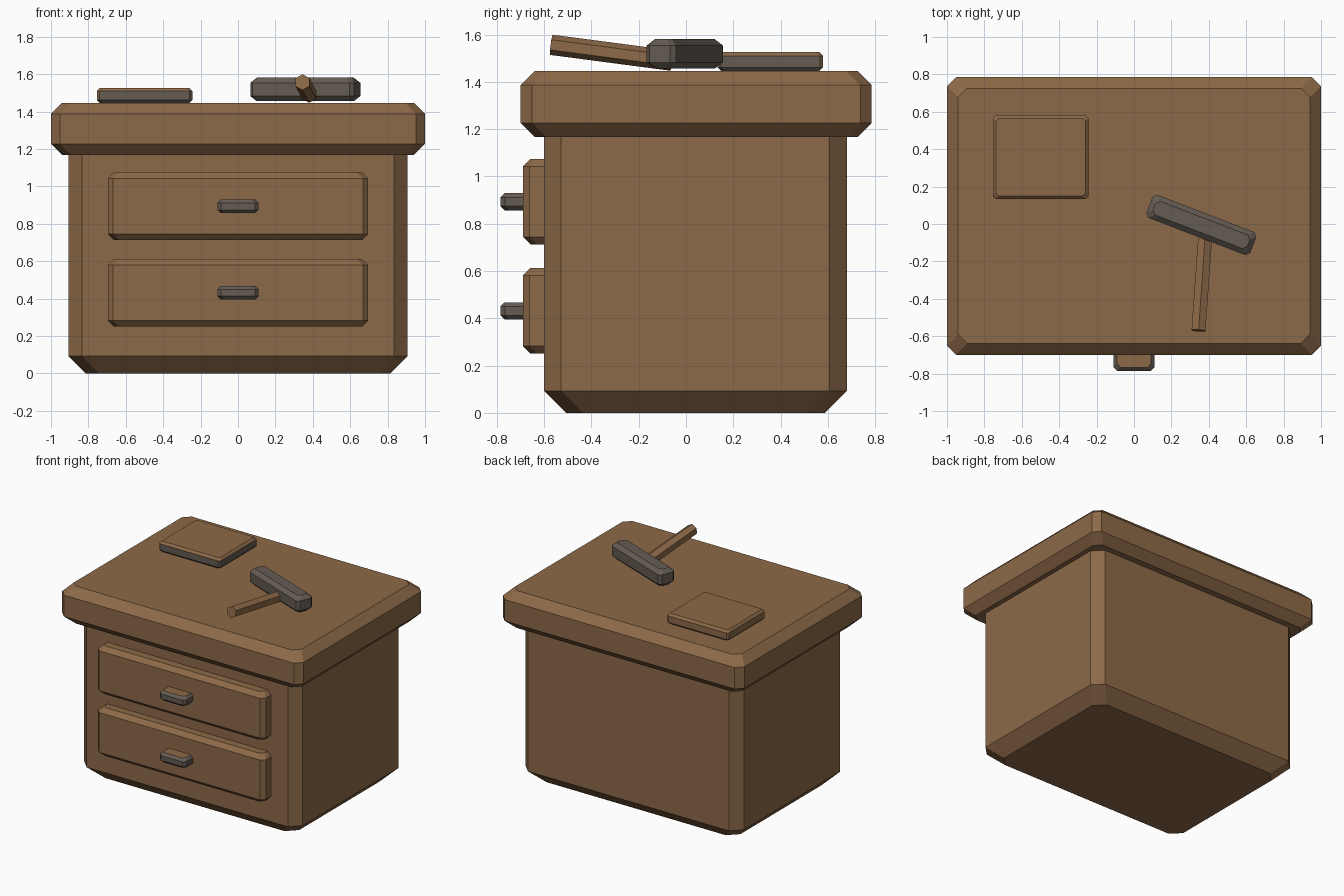
import bpy
import bmesh
from math import radians
from mathutils import Matrix, Vector

cube = bpy.data.objects.get("Cube")
if cube:
    bpy.data.objects.remove(cube, do_unlink=True)


def make_material(name, color):
    mat = bpy.data.materials.new(name)
    mat.use_nodes = True
    mat.diffuse_color = (*color, 1)
    bsdf = mat.node_tree.nodes["Principled BSDF"]
    bsdf.inputs["Base Color"].default_value = (*color, 1)
    bsdf.inputs["Roughness"].default_value = 0.8
    return mat


wood = make_material("brown wood", (0.265, 0.142, 0.065))
metal = make_material("dark grey metal", (0.13, 0.106, 0.086))


def finish(name, bm, mats, rule=None):
    """Turn a bmesh into an object; rule picks the material from a face normal."""
    bmesh.ops.recalc_face_normals(bm, faces=bm.faces)
    bm.normal_update()
    if rule:
        for face in bm.faces:
            face.material_index = int(rule(face.normal))
    mesh = bpy.data.meshes.new(name)
    bm.to_mesh(mesh)
    bm.free()
    for mat in mats:
        mesh.materials.append(mat)
    obj = bpy.data.objects.new(name, mesh)
    bpy.context.collection.objects.link(obj)


def octagon(w, d, cut):
    """Rectangle outline with cut corners."""
    x, y = w / 2, d / 2
    return [(x, cut - y), (x, y - cut), (x - cut, y), (cut - x, y),
            (-x, y - cut), (-x, cut - y), (cut - x, -y), (x - cut, -y)]


def block(name, size, base, cut, low, high, mats, rule=None, angle=0):
    """Cut-corner block rising from base, chamfered by low and high at its ends."""
    w, d, h = size
    bm = bmesh.new()
    rings = []
    # dict.fromkeys drops the doubled ring where there is no chamfer
    for z, inset in dict.fromkeys([(0, low), (low, 0), (h - high, 0), (h, high)]):
        outline = octagon(w - 2 * inset, d - 2 * inset, cut)
        rings.append([bm.verts.new((x, y, z)) for x, y in outline])
    for a, b in zip(rings, rings[1:]):
        for i in range(8):
            j = (i + 1) % 8
            bm.faces.new((a[i], a[j], b[j], b[i]))
    bm.faces.new(rings[0])
    bm.faces.new(rings[-1])
    bm.transform(Matrix.Translation(base) @ Matrix.Rotation(radians(angle), 4, 'Z'))
    finish(name, bm, mats, rule)


# Cabinet body and worktop
block("cabinet_body", (1.81, 1.28, 1.2), (0, 0.04, 0), 0.072, 0.092, 0, [wood])
block("worktop", (2, 1.485, 0.28), (0, 0.043, 1.167), 0.048, 0.06, 0.06, [wood])

# Drawers and their pulls
for label, z in (("upper", 0.894), ("lower", 0.432)):
    block(label + "_drawer", (1.39, 0.25, 0.362), (0, -0.565, z - 0.181),
          0.028, 0.032, 0.032, [wood])
    block(label + "_drawer_pull", (0.22, 0.13, 0.073), (0, -0.72, z - 0.037),
          0.02, 0.018, 0.018, [metal, wood], lambda n: n.z > 0.9)

# Book: covers and spine brown, pages on two sides grey
block("book", (0.51, 0.446, 0.08), (-0.499, 0.357, 1.446), 0.014, 0.016, 0.016,
      [wood, metal], lambda n: n.x - n.y > 0.5 and n.z < 0.3)

# Hammer head
block("hammer_head", (0.595, 0.132, 0.125), (0.36, -0.005, 1.456), 0.02, 0.027,
      0.027, [metal], angle=-21)

# Hammer handle: six-sided stick leaning on the head
tip, root = Vector((0.345, -0.57, 1.557)), Vector((0.381, -0.06, 1.49))
axis = root - tip
bm = bmesh.new()
bmesh.ops.create_cone(bm, cap_ends=True, segments=6, radius1=0.043,
                      radius2=0.043, depth=axis.length)
bm.transform(Matrix.Translation((tip + root) / 2)
             @ axis.to_track_quat('Z', 'Y').to_matrix().to_4x4())
finish("hammer_handle", bm, [wood])
